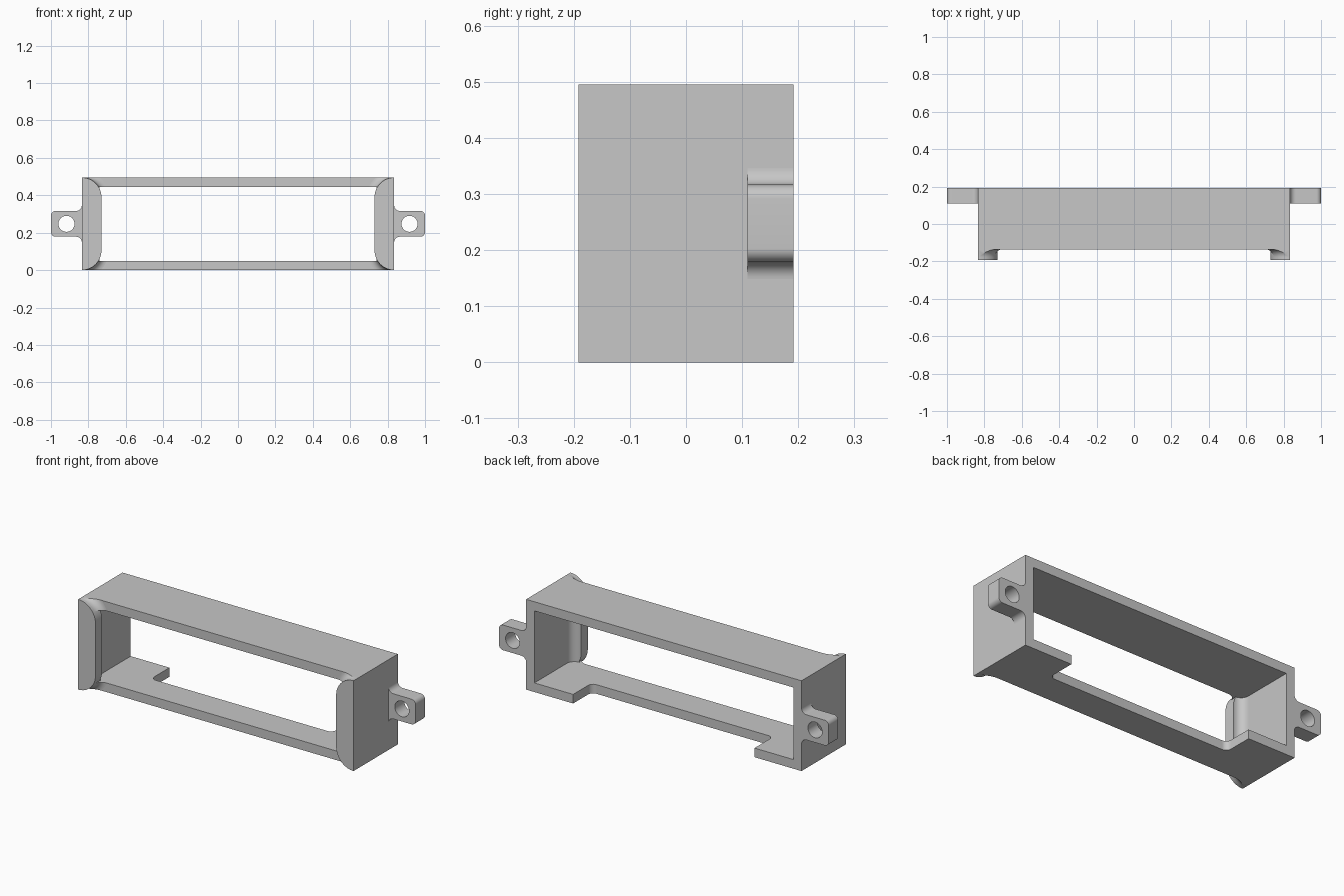
import bpy, bmesh
from math import sin, cos, radians, pi

if "Cube" in bpy.data.objects:
    bpy.data.objects.remove(bpy.data.objects["Cube"])

W, H = 0.835, 0.495            # half width and height of the frame
BACK, FACE, FRONT = 0.192, -0.135, -0.192
WALL = 0.05
LIP_R, FLARE_R = 0.105, 0.04
MID = H / 2

grey = bpy.data.materials.new("plain_grey")
grey.use_nodes = True
grey.diffuse_color = (0.57, 0.57, 0.57, 1)
grey.node_tree.nodes["Principled BSDF"].inputs["Base Color"].default_value = (0.57, 0.57, 0.57, 1)


def arc(cx, cy, r, a0, a1, n=10):
    return [(cx + r * cos(radians(a0 + (a1 - a0) * i / n)),
             cy + r * sin(radians(a0 + (a1 - a0) * i / n))) for i in range(n + 1)]


def box_outline(x0, x1, z0, z1):
    return [(x0, z0), (x1, z0), (x1, z1), (x0, z1)]


def add_mesh(name, mesh):
    obj = bpy.data.objects.new(name, mesh)
    bpy.context.collection.objects.link(obj)
    mesh.materials.clear()
    mesh.materials.append(grey)
    return obj


def extrude(name, outlines, lo, hi, upright=True):
    """Fill outlines (later ones are holes); extrude along y, or along z if not upright."""
    curve = bpy.data.curves.new(name, 'CURVE')
    curve.dimensions, curve.fill_mode = '2D', 'BOTH'
    curve.extrude = (hi - lo) / 2
    for pts in outlines:
        sp = curve.splines.new('POLY')
        sp.points.add(len(pts) - 1)
        for p, (a, b) in zip(sp.points, pts):
            p.co = (a, b, 0, 1)
        sp.use_cyclic_u = True
    tmp = bpy.data.objects.new(name + "_curve", curve)
    bpy.context.collection.objects.link(tmp)
    bpy.context.view_layer.update()
    mesh = bpy.data.meshes.new_from_object(tmp.evaluated_get(bpy.context.evaluated_depsgraph_get()))
    bpy.data.objects.remove(tmp)
    bm = bmesh.new()
    bm.from_mesh(mesh)
    bmesh.ops.remove_doubles(bm, verts=bm.verts, dist=1e-5)
    mid = (lo + hi) / 2
    for v in bm.verts:
        x, y, z = v.co
        v.co = (x, mid - z, y) if upright else (x, y, mid + z)
    bmesh.ops.recalc_face_normals(bm, faces=bm.faces)
    bm.to_mesh(mesh)
    bm.free()
    return add_mesh(name, mesh)


def boolean(obj, other, operation):
    mod = obj.modifiers.new("cut", 'BOOLEAN')
    mod.operation, mod.object, mod.solver = operation, other, 'EXACT'
    bpy.context.view_layer.objects.active = obj
    bpy.ops.object.modifier_apply(modifier=mod.name)
    bpy.data.objects.remove(other)


def mirror_x(pts, s):
    return [(s * x, z) for x, z in pts]


def lip_outline(edge, d=0.0):
    """D shape with rounded inner corners, grown outward by d."""
    upper = [(edge, H + d)] if edge > W else []
    upper += arc(W, H - LIP_R, LIP_R + d, 90, 180, 16)
    return upper + [(x, H - z) for x, z in reversed(upper)]


def flare_loft(s):
    """Concave skirt around the lip, where it meets the frame face."""
    bm = bmesh.new()
    rings = []
    for i in range(9):
        a = pi / 2 * i / 8
        y = FACE - FLARE_R * (1 - sin(a))
        pts = lip_outline(W + 0.05, FLARE_R * (1 - cos(a)))
        rings.append([bm.verts.new((s * x, y, z)) for x, z in pts])
    n = len(rings[0])
    for r0, r1 in zip(rings, rings[1:]):
        for i in range(n):
            j = (i + 1) % n
            bm.faces.new((r0[i], r0[j], r1[j], r1[i]))
    bm.faces.new(rings[0])
    bm.faces.new(rings[-1])
    bmesh.ops.recalc_face_normals(bm, faces=bm.faces)
    mesh = bpy.data.meshes.new("flare")
    bm.to_mesh(mesh)
    bm.free()
    return add_mesh("flare_helper", mesh)


# Rectangular frame with a rounded notch in the rear of its floor
frame = extrude("frame", [box_outline(-W, W, 0, H),
                          box_outline(WALL - W, W - WALL, WALL, H - WALL)], FACE, BACK)
NX, NY, NR = 0.55, 0.032, 0.03
notch = [(NX, 0.3), (-NX, 0.3)] + arc(-NX + NR, NY + NR, NR, 180, 270) + arc(NX - NR, NY + NR, NR, 270, 360)
boolean(frame, extrude("notch_cutter", [notch], -0.1, 0.1, upright=False), 'DIFFERENCE')
parts = [frame]

for s, side in ((1, "left"), (-1, "right")):
    # Front retaining lip
    parts.append(extrude(side + "_lip", [mirror_x(lip_outline(W), s)], FRONT, FACE))

    # Flares blending the lip into the upper and lower rails
    for z0, level in ((0, "lower"), (H - WALL, "upper")):
        rail = extrude(f"{side}_{level}_flare",
                       [mirror_x(box_outline(0.6, W, z0, z0 + WALL), s)], FACE - FLARE_R, FACE)
        boolean(rail, flare_loft(s), 'INTERSECT')
        parts.append(rail)

    # Cove between side wall and the back of the lip
    xi, r = W - WALL, 0.045
    cove = [(xi, FACE)] + arc(xi - r, FACE + r, r, 270, 360)
    parts.append(extrude(side + "_cove", [mirror_x(cove, s)], WALL, H - WALL, upright=False))

    # Mounting ear with a screw hole
    half = 0.069
    top = arc(W + 0.03, MID + half + 0.03, 0.03, 180, 270) + arc(0.975, MID + half - 0.025, 0.025, 90, 0)
    ear = top + [(x, H - z) for x, z in reversed(top)]
    hole = arc(0.917, MID, 0.043, 0, 350, 35)
    parts.append(extrude(side + "_ear", [mirror_x(ear, s), mirror_x(hole, s)], 0.11, BACK))

# Smooth the curved faces, keep the edges sharp
bpy.ops.object.select_all(action='DESELECT')
for obj in parts:
    obj.select_set(True)
bpy.context.view_layer.objects.active = frame
bpy.ops.object.shade_smooth_by_angle()
